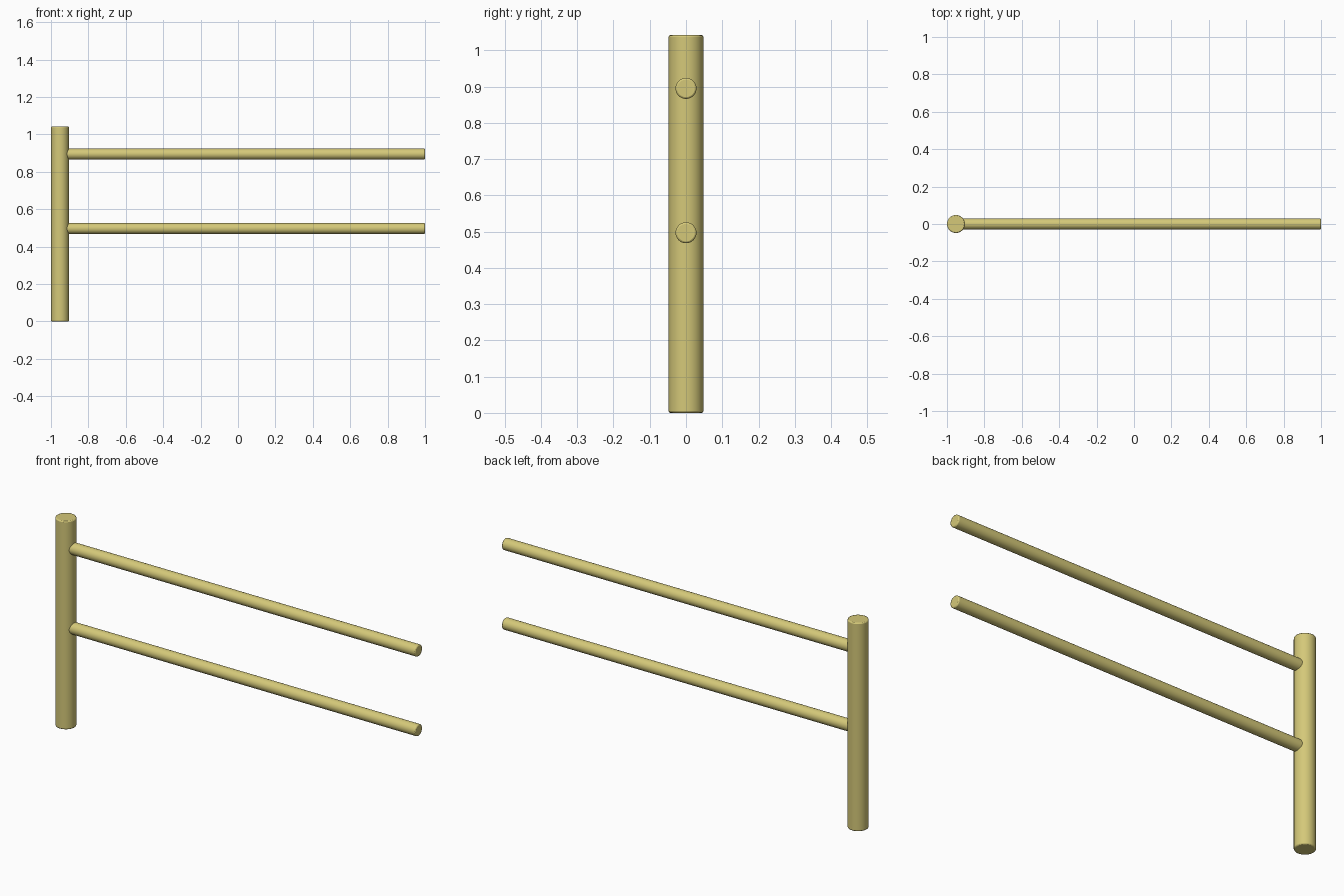
import bpy
import math

cube = bpy.data.objects.get("Cube")
if cube:
    bpy.data.objects.remove(cube, do_unlink=True)

# Pale straw-coloured wood
COLOUR = (0.66, 0.58, 0.19, 1)
wood = bpy.data.materials.new("pale_wood")
wood.use_nodes = True
wood.diffuse_color = COLOUR
wood.node_tree.nodes["Principled BSDF"].inputs["Base Color"].default_value = COLOUR


def pole(name, radius, length, centre, tilt=0.0):
    """Round pole with softened end rims; tilt turns it about the y axis."""
    bpy.ops.mesh.primitive_cylinder_add(
        vertices=32, radius=radius, depth=length,
        location=centre, rotation=(0, tilt, 0))
    obj = bpy.context.object
    obj.name = name
    obj.data.materials.append(wood)
    bevel = obj.modifiers.new("soft_rim", 'BEVEL')
    bevel.width = 0.005
    bevel.segments = 2
    bevel.limit_method = 'ANGLE'
    bevel.angle_limit = math.radians(40)
    bpy.ops.object.shade_smooth_by_angle(angle=math.radians(35))
    return obj


# Upright post at the right end
POST_X, POST_R, POST_H = -0.952, 0.048, 1.042
pole("post", POST_R, POST_H, (POST_X, 0, POST_H / 2))

# Two horizontal rails running from inside the post to the far end
start, end = POST_X, 1.0
for name, height in (("lower_rail", 0.497), ("upper_rail", 0.895)):
    pole(name, 0.029, end - start, ((start + end) / 2, 0, height), math.pi / 2)
